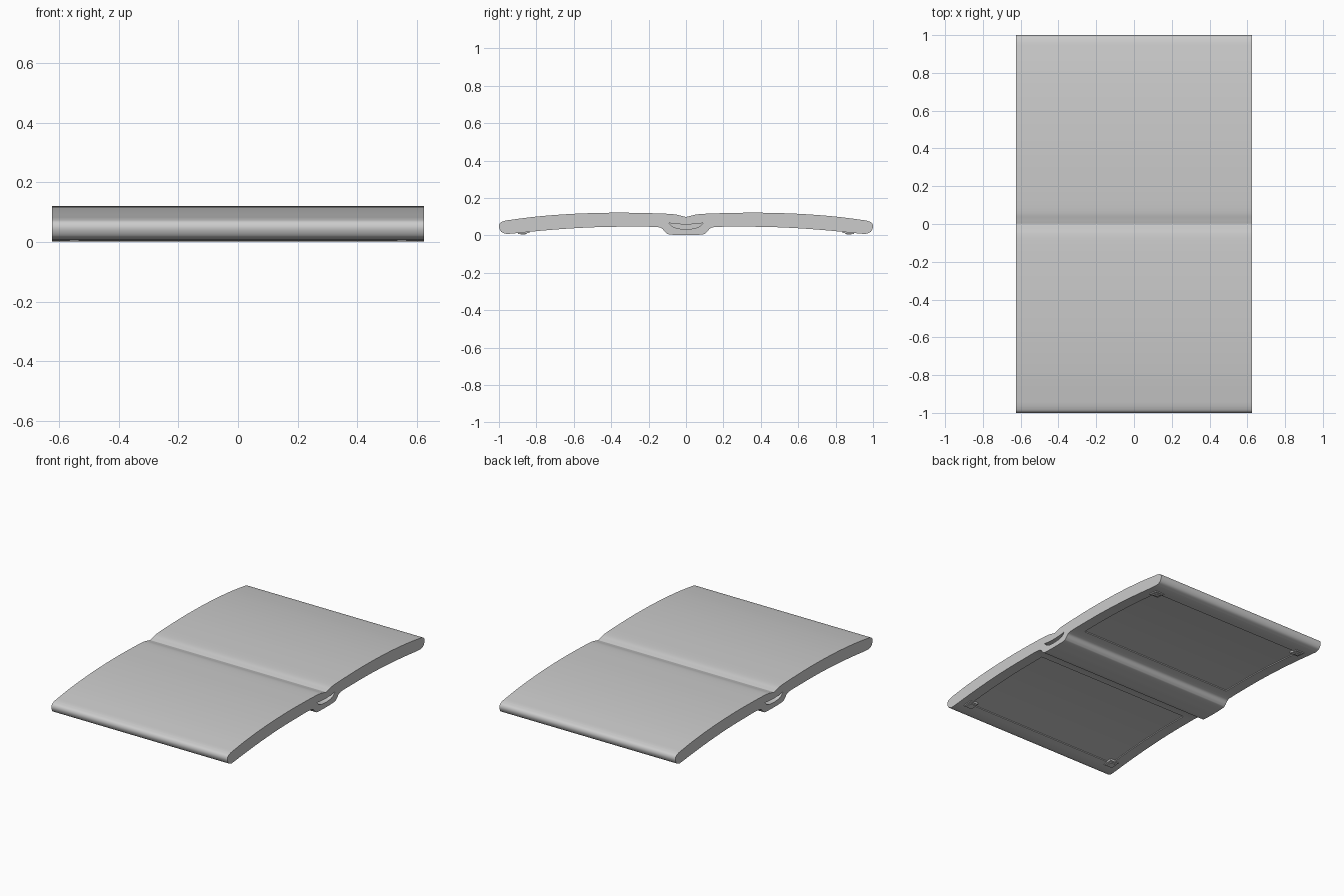
import bpy, bmesh, math

if "Cube" in bpy.data.objects:
    bpy.data.objects.remove(bpy.data.objects["Cube"])

HALF = 0.625


def extrude_profile(name, pts, x0, x1):
    """Closed (y, z) outline swept along x."""
    bm = bmesh.new()
    a = [bm.verts.new((x0, y, z)) for y, z in pts]
    b = [bm.verts.new((x1, y, z)) for y, z in pts]
    bm.faces.new(a)
    bm.faces.new(b[::-1])
    n = len(pts)
    for i in range(n):
        j = (i + 1) % n
        bm.faces.new((a[j], a[i], b[i], b[j]))
    bmesh.ops.recalc_face_normals(bm, faces=bm.faces)
    me = bpy.data.meshes.new(name)
    bm.to_mesh(me)
    bm.free()
    ob = bpy.data.objects.new(name, me)
    bpy.context.collection.objects.link(ob)
    return ob


def spline(pts, steps=5):
    """Smooth curve through a few points."""
    p = [pts[0]] + pts + [pts[-1]]
    out = []
    for i in range(1, len(p) - 2):
        for s in range(steps):
            t = s / steps
            out.append(tuple(0.5 * (2 * b + (c - a) * t + (2 * a - 5 * b + 4 * c - d) * t * t
                                    + (3 * b - a - 3 * c + d) * t ** 3)
                             for a, b, c, d in zip(*p[i - 1:i + 3])))
    return out + [pts[-1]]


def cut(target, cutter):
    mod = target.modifiers.new("cut", 'BOOLEAN')
    mod.operation = 'DIFFERENCE'
    mod.solver = 'EXACT'
    mod.object = cutter
    bpy.context.view_layer.objects.active = target
    bpy.ops.object.modifier_apply(modifier=mod.name)
    bpy.data.objects.remove(cutter, do_unlink=True)


def under(y):
    """Height of the arched underside."""
    return 0.046 - 0.034 * (max(0, abs(y) - 0.35) / 0.55) ** 1.8


# Shell: two arched wings joined by a central spine
top = spline([(0, 0.098), (0.025, 0.104), (0.07, 0.113), (0.18, 0.118), (0.38, 0.121),
              (0.6, 0.115), (0.8, 0.1), (0.965, 0.079)])
end = spline([(0.965, 0.079), (0.992, 0.068), (1.0, 0.045), (0.987, 0.018), (0.957, 0.007)])[1:]
bottom = [(0.9 - 0.05 * i, under(0.9 - 0.05 * i)) for i in range(15)]
spine = spline([(0.15, 0.044), (0.128, 0.036), (0.108, 0.014), (0.085, 0.004), (0, 0.001)])
right = top + end + bottom + spine
shell = extrude_profile("arched_shell", right + [(-y, z) for y, z in right[-2:0:-1]], -HALF, HALF)

# Crescent pockets in both ends of the spine
half = [(0, 0.058), (0.05, 0.06), (0.092, 0.066), (0.075, 0.048), (0.045, 0.036), (0, 0.033)]
slot = half + [(-y, z) for y, z in half[-2:0:-1]]
for s in (-1, 1):
    cut(shell, extrude_profile("slot_cutter", slot, s * 0.53, s * 0.7))

# Shallow recessed panels underneath each wing
for s in (-1, 1):
    ys = [0.2 + 0.67 * i / 14 for i in range(15)]
    outline = [(s * y, under(y) + 0.006) for y in ys] + [(s * y, -0.03) for y in (0.87, 0.2)]
    cut(shell, extrude_profile("panel_cutter", outline, -0.555, 0.555))

# Square feet at the panel corners, each with a raised rim
for sx in (-1, 1):
    for sy in (-1, 1):
        for name, r, low in (("foot_pad", 0.03, 0.006), ("foot_stud", 0.016, 0.003)):
            y0, y1 = 0.868 - r, 0.868 + r
            tilt = under(y0) - under(y1)
            pts = [(sy * y0, low + tilt), (sy * y1, low), (sy * y1, 0.03), (sy * y0, 0.03)]
            extrude_profile(name, pts, sx * 0.55 - r, sx * 0.55 + r)

# Smooth curved surfaces, crisp edges
bpy.ops.object.select_all(action='DESELECT')
shell.select_set(True)
bpy.context.view_layer.objects.active = shell
bpy.ops.object.shade_smooth_by_angle(angle=math.radians(30))
